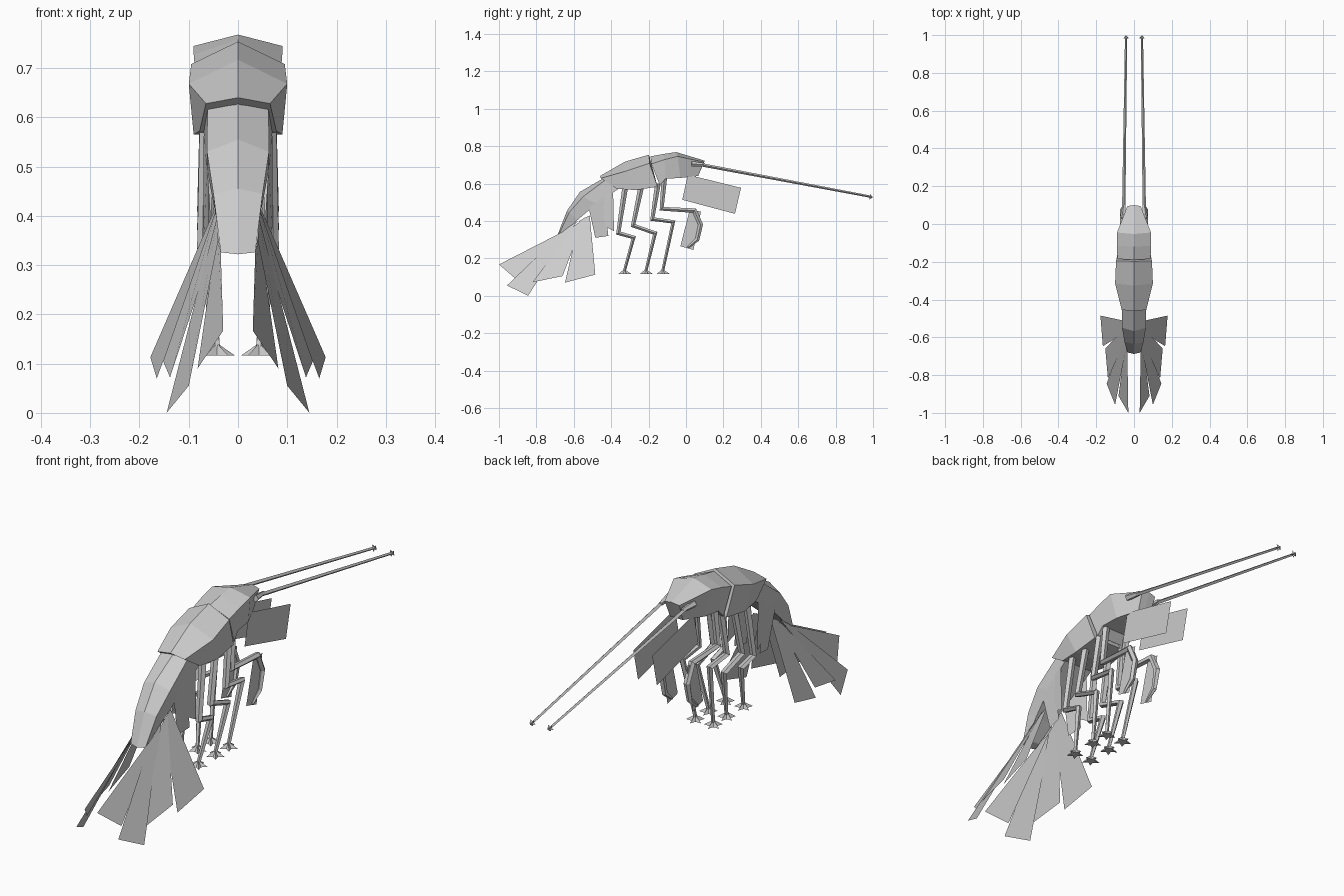
import bpy, bmesh, math
from mathutils import Vector

cube = bpy.data.objects.get("Cube")
if cube:
    bpy.data.objects.remove(cube, do_unlink=True)

shell = bpy.data.materials.new("shell_grey")
shell.use_nodes = True
grey = (0.6, 0.6, 0.6, 1)
shell.diffuse_color = grey
shell.node_tree.nodes["Principled BSDF"].inputs["Base Color"].default_value = grey


def finish(name, bm, solid=True):
    """Turn a half model into an object mirrored across x."""
    if solid:
        bmesh.ops.recalc_face_normals(bm, faces=bm.faces)
    mesh = bpy.data.meshes.new(name)
    bm.to_mesh(mesh)
    bm.free()
    mesh.materials.append(shell)
    obj = bpy.data.objects.new(name, mesh)
    bpy.context.collection.objects.link(obj)
    mirror = obj.modifiers.new("Mirror", "MIRROR")
    mirror.use_mirror_merge = True
    mirror.merge_threshold = 0.0005
    return obj


def bridge(bm, rings, closed=True):
    n = len(rings[0])
    for a, b in zip(rings, rings[1:]):
        for i in range(n if closed else n - 1):
            j = (i + 1) % n
            bm.faces.new((a[i], a[j], b[j], b[i]))


def armour(name, stations):
    """Loft of half sections: ridge (y, z), shoulder (x, y, z), hem (x, y, z)."""
    bm = bmesh.new()
    rings = []
    for ridge, shoulder, hem in stations:
        pts = [(0, *ridge), shoulder, hem, (0, hem[1], hem[2])]
        rings.append([bm.verts.new(p) for p in pts])
    bridge(bm, rings, closed=False)
    bm.faces.new(rings[0])
    bm.faces.new(rings[-1])
    finish(name, bm)


def limb(name, path, radii, sides=5):
    """Jointed faceted tube along a path."""
    bm = bmesh.new()
    pts = [Vector(p) for p in path]
    rings = []
    for i, p in enumerate(pts):
        before = (p - pts[i - 1]).normalized() if i else Vector()
        after = (pts[i + 1] - p).normalized() if i + 1 < len(pts) else Vector()
        along = (before + after).normalized()
        u = Vector((1, 0, 0))
        u = (u - along * u.dot(along)).normalized()
        v = along.cross(u)
        ring = []
        for k in range(sides):
            a = math.tau * k / sides
            ring.append(bm.verts.new(p + radii[i] * (u * math.cos(a) + v * math.sin(a))))
        rings.append(ring)
    bridge(bm, rings)
    bm.faces.new(rings[0])
    bm.faces.new(rings[-1])
    finish(name, bm)


def star(name, centre, axis, radius, height):
    """Five pointed star with a raised centre."""
    bm = bmesh.new()
    c, axis = Vector(centre), Vector(axis).normalized()
    u = Vector((1, 0, 0))
    v = axis.cross(u)
    ring = []
    for k in range(10):
        a = math.pi * k / 5 + math.pi / 2
        r = radius if k % 2 == 0 else radius * 0.42
        ring.append(bm.verts.new(c + r * (u * math.cos(a) + v * math.sin(a))))
    tip = bm.verts.new(c + axis * height)
    for k in range(10):
        bm.faces.new((ring[k], ring[(k + 1) % 10], tip))
    bm.faces.new(ring)
    finish(name, bm)


def plate(name, corners):
    """Single thin sheet."""
    bm = bmesh.new()
    bm.faces.new([bm.verts.new(p) for p in corners])
    finish(name, bm, solid=False)


# Body armour, head to tail
armour("head", [
    ((-.19, .745), (.088, -.185, .705), (.08, -.14, .59)),
    ((-.12, .758), (.09, -.115, .728), (.078, -.11, .625)),
    ((-.053, .768), (.09, -.045, .745), (.07, -.03, .63)),
    ((.10, .722), (.035, .095, .715), (.03, .065, .64)),
])
armour("thorax", [
    ((-.46, .64), (.065, -.455, .628), (.078, -.37, .572)),
    ((-.326, .717), (.10, -.315, .668), (.09, -.27, .565)),
    ((-.198, .754), (.095, -.195, .708), (.086, -.152, .583)),
])
armour("abdomen", [
    ((-.43, .635), (.062, -.43, .62), (.07, -.36, .572)),
    ((-.567, .555), (.063, -.55, .53), (.062, -.48, .49)),
    ((-.636, .455), (.05, -.625, .445), (.046, -.58, .405)),
    ((-.688, .322), (.035, -.68, .326), (.03, -.65, .335)),
])

# Tail fan
fan = [
    [(.04, -.515, .43), (.178, -.485, .113), (.165, -.647, .07), (.042, -.57, .40)],
    [(.042, -.54, .42), (.152, -.66, .105), (.138, -.82, .072), (.04, -.60, .37)],
    [(.042, -.58, .40), (.145, -.845, 0), (.10, -.957, .055), (.04, -.65, .35)],
    [(.042, -.60, .37), (.082, -.91, .09), (.03, -1, .167), (.035, -.69, .326)],
]
for i, corners in enumerate(fan):
    plate(f"tail_fan_{i + 1}", corners)

# Swimming flaps under the abdomen
plate("rear_flap", [(.06, -.52, .47), (.066, -.44, .53), (.06, -.415, .32), (.05, -.485, .31)])
plate("front_flap", [(.062, -.46, .52), (.07, -.39, .565), (.07, -.385, .345), (.062, -.43, .37)])

# Walking legs given by their bends in y, z, each on a star foot
legs = {
    "rear_leg": [(-.325, .58), (-.362, .335), (-.28, .312), (-.33, .13)],
    "middle_leg": [(-.24, .58), (-.283, .375), (-.165, .335), (-.215, .13)],
    "front_leg": [(-.15, .60), (-.18, .41), (-.068, .395), (-.125, .13)],
}
for name, bends in legs.items():
    xs = (.062, .068, .066, .043)
    limb(name, [(x, *b) for x, b in zip(xs, bends)], (.016, .015, .014, .008))
    star(name.replace("leg", "foot"), (.043, bends[-1][0], .117), (0, 0, 1), .038, .025)

# Front grasping arms
limb("arm", [(.055, -.115, .64), (.06, -.13, .465), (.06, .045, .455),
             (.06, .078, .38), (.06, .06, .30), (.06, .01, .258)],
     (.016, .015, .015, .014, .012, .006))
plate("claw", [(.06, .02, .46), (.06, .08, .45), (.06, .04, .245), (.06, -.03, .265)])

# Face plates and feelers
plate("face_plate", [(.045, .01, .647), (.045, .294, .577), (.045, .262, .438), (.045, -.02, .513)])
limb("feeler_root", [(.06, .03, .705), (.052, .10, .70)], (.015, .009))
limb("feeler", [(.055, .04, .708), (.042, .985, .53)], (.009, .006), 4)
star("feeler_tip", (.042, .983, .53), (0, 1, -.19), .016, .017)
